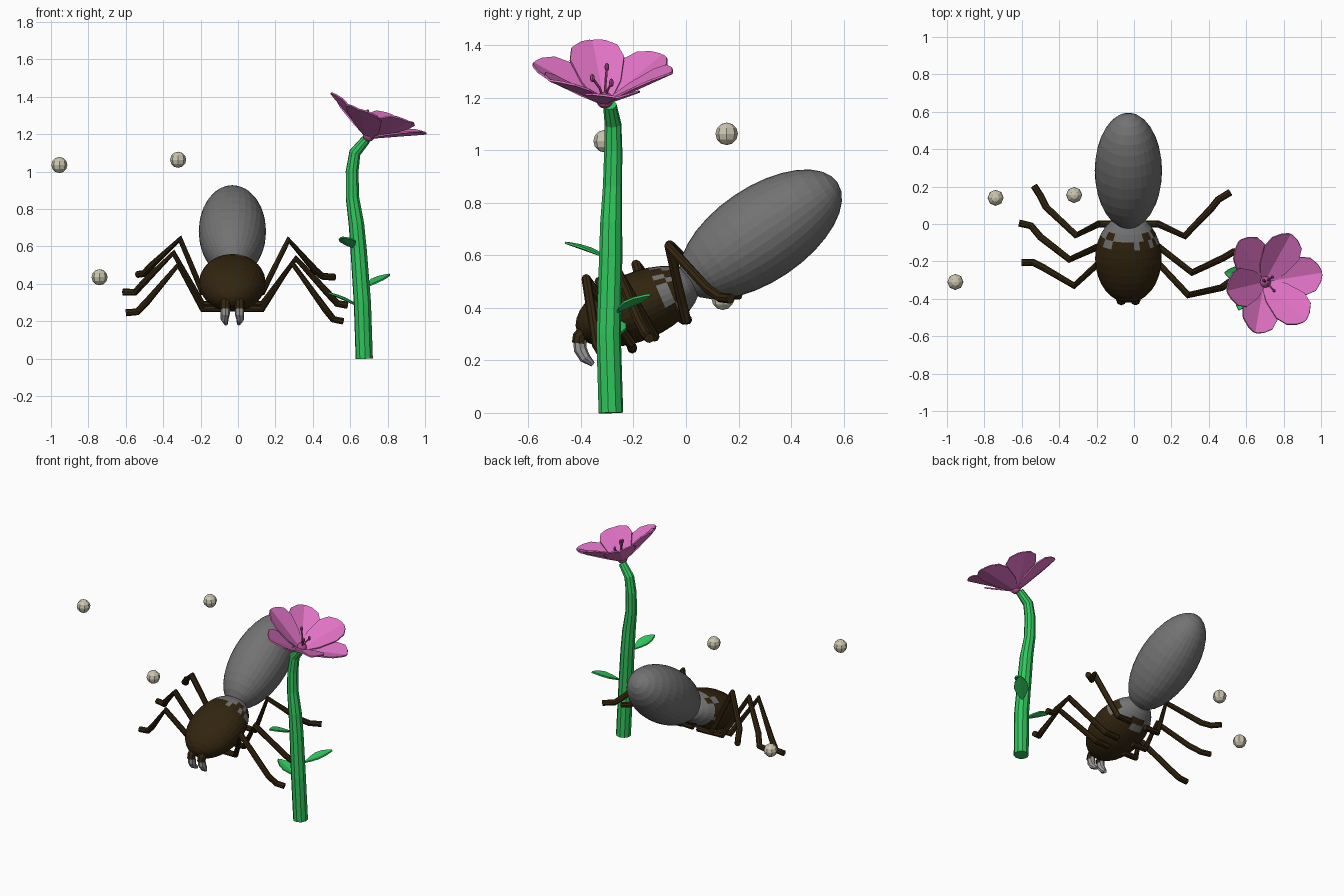
import bpy
import bmesh
from math import radians, cos, sin
from mathutils import Matrix, Vector

default_cube = bpy.data.objects.get("Cube")
if default_cube:
    bpy.data.objects.remove(default_cube, do_unlink=True)


def make_material(name, red, green, blue):
    material = bpy.data.materials.new(name)
    material.use_nodes = True
    colour = (red, green, blue, 1)
    material.diffuse_color = colour
    for node in material.node_tree.nodes:
        if node.type == 'BSDF_PRINCIPLED':
            node.inputs["Base Color"].default_value = colour
    return material


grey = make_material("abdomen grey", .17, .17, .17)
pale_grey = make_material("fang grey", .33, .33, .33)
brown = make_material("dark brown", .032, .018, .005)
red = make_material("eye red", .6, .04, .03)
green = make_material("stem green", .03, .56, .11)
pink = make_material("petal pink", .75, .17, .56)
magenta = make_material("stamen magenta", .45, .08, .3)
cream = make_material("pale cream", .6, .56, .43)


def add_mesh(name, bm, *materials):
    bmesh.ops.recalc_face_normals(bm, faces=bm.faces)
    mesh = bpy.data.meshes.new(name)
    bm.to_mesh(mesh)
    bm.free()
    for material in materials:
        mesh.materials.append(material)
    obj = bpy.data.objects.new(name, mesh)
    bpy.context.collection.objects.link(obj)
    return obj


def ellipsoid(name, centre, size, material, tilt=90, segments=32, rings=16):
    """Sphere whose long axis rises by tilt degrees towards the back."""
    bm = bmesh.new()
    bmesh.ops.create_uvsphere(bm, u_segments=segments, v_segments=rings, radius=1)
    obj = add_mesh(name, bm, material)
    turn = Matrix.Rotation(radians(tilt - 90), 4, 'X')
    obj.matrix_world = Matrix.Translation(centre) @ turn @ Matrix.Diagonal((*size, 1))
    return obj


def tube(name, points, radius, material, taper=None, sides=2):
    """Faceted tube along a path, with an optional radius factor per point."""
    curve = bpy.data.curves.new(name, 'CURVE')
    curve.dimensions = '3D'
    curve.bevel_depth = radius
    curve.bevel_resolution = sides
    curve.use_fill_caps = True
    spline = curve.splines.new('POLY')
    spline.points.add(len(points) - 1)
    for i, place in enumerate(points):
        spline.points[i].co = (*place, 1)
        spline.points[i].radius = taper[i] if taper else 1
    spline.use_smooth = False
    curve.materials.append(material)
    obj = bpy.data.objects.new(name, curve)
    bpy.context.collection.objects.link(obj)
    return obj


def blade(name, outline, length, width, fold, frame, material):
    """Thin leaf or petal lying along local x, folded along its midrib."""
    bm = bmesh.new()
    rows = []
    for along, half in outline:
        rows.append([bm.verts.new((along * length, side * half * width,
                                   abs(side) * half * fold)) for side in (-1, 0, 1)])
    for near, far in zip(rows, rows[1:]):
        for k in range(2):
            bm.faces.new((near[k], far[k], far[k + 1], near[k + 1]))
    obj = add_mesh(name, bm, material)
    obj.matrix_world = frame
    solid = obj.modifiers.new("thickness", 'SOLIDIFY')
    solid.thickness = .008
    solid.offset = 0
    return obj


# Spider body
MID = -.03
ellipsoid("abdomen", (MID, .285, .68), (.18, .18, .353), grey, tilt=34)
thorax = ellipsoid("thorax", (MID, -.185, .405), (.178, .13, .25), brown, tilt=23)
thorax.data.materials.append(grey)
for face in thorax.data.polygons:
    # Ragged grey band at the back
    ragged = .1 * ((face.index * 7) % 3 - 1)
    if face.center.z + ragged > .56:
        face.material_index = 1

# Eyes and fangs, mirrored about the body's middle
for side, label in ((-1, "right"), (1, "left")):
    for row, (out, y, z) in enumerate(((.03, -.392, .378), (.016, -.402, .366),
                                       (.045, -.385, .37))):
        ellipsoid(f"{label}_eye_{row}", (MID + side * out, y, z), (.01,) * 3, red,
                  segments=8, rings=6)
    x = MID + side * .038
    tube(f"{label}_fang_base", [(x, -.37, .33), (x, -.405, .29), (x, -.408, .265)],
         .027, brown)
    tube(f"{label}_fang", [(x, -.405, .275), (x, -.402, .24), (x + side * .004, -.385, .21),
                           (x - side * .004, -.355, .185)],
         .025, pale_grey, (1, 1, .85, .4))

# Legs: knee, ankle, heel and toe of each
right_legs = {
    "rear": [(-.31, -.06, .64), (-.47, .09, .49), (-.5, .15, .455), (-.535, .205, .45)],
    "middle": [(-.345, -.19, .565), (-.5, -.07, .41), (-.55, -.01, .355), (-.615, .005, .355)],
    "front": [(-.32, -.33, .5), (-.49, -.23, .3), (-.54, -.205, .25), (-.6, -.205, .245)],
}
left_legs = {
    "rear": [(.27, -.065, .635), (.41, .08, .475), (.45, .13, .44), (.515, .17, .435)],
    "middle": [(.31, -.26, .535), (.48, -.18, .35), (.53, -.15, .295), (.585, -.14, .285)],
    "front": [(.29, -.38, .51), (.47, -.34, .26), (.51, -.31, .21), (.56, -.295, .2)],
}
hips = {"rear": (0, .355), "middle": (-.12, .29), "front": (-.21, .267)}
for label, side, legs in (("right", -1, right_legs), ("left", 1, left_legs)):
    for place, joints in legs.items():
        hip = [(MID + side * out, *hips[place]) for out in (.06, .16)]
        tube(f"{label}_{place}_leg", hip + joints, .019, brown)

# Flower stem
tube("stem", [(.675, -.286, 0), (.665, -.295, .3), (.645, -.287, .58), (.633, -.285, .72),
              (.612, -.28, .86), (.61, -.277, 1), (.625, -.278, 1.1), (.685, -.29, 1.172)],
     .047, green, (1, 1, .95, .9, .78, .74, .68, .55), sides=3)

# Leaves, each from stem to tip
leaf_outline = ((0, .08), (.2, .6), (.45, 1), (.7, .85), (.9, .4), (1, .05))
for name, base, tip in (("upper_leaf", (.61, -.31, .595), (.56, -.46, .648)),
                        ("left_leaf", (.69, -.26, .385), (.81, -.135, .45)),
                        ("right_leaf", (.635, -.28, .285), (.485, -.26, .35))):
    along = Vector(tip) - Vector(base)
    across = Vector((0, 0, 1)).cross(along).normalized()
    ahead = along.normalized()
    turn = Matrix((ahead, across, ahead.cross(across))).transposed().to_4x4()
    blade(name, leaf_outline, along.length, .045, .008,
          Matrix.Translation(base) @ turn, green)

# Blossom: six petals around an axis leaning to the left
blossom = Matrix.Translation((.695, -.31, 1.178)) @ Matrix.Rotation(radians(20), 4, 'Y')
petal_outline = ((0, .2), (.3, .72), (.65, 1), (.85, .85), (.96, .45), (1, .12))
for k in range(6):
    frame = (blossom @ Matrix.Rotation(radians(10 + 60 * k), 4, 'Z')
             @ Matrix.Rotation(radians(-24 - 6 * (k % 2)), 4, 'Y'))
    blade(f"petal_{k}", petal_outline, .315, .105, .025, frame, pink)

# Blossom centre and stamens
ellipsoid("blossom_centre", blossom @ Vector((0, 0, .015)), (.032,) * 3, magenta,
          segments=12, rings=8)
for k, (angle, reach, height) in enumerate(((-70, .05, .11), (170, .05, .13), (60, .03, .09))):
    way = Vector((cos(radians(angle)), sin(radians(angle)), 0)) * reach
    top = blossom @ (way + Vector((0, 0, height)))
    tube(f"stamen_{k}", [blossom.translation, blossom @ (way * .4 + Vector((0, 0, height * .6))),
                         top], .005, magenta, sides=1)
    ellipsoid(f"anther_{k}", top, (.009, .009, .016), magenta, segments=8, rings=6)

# Floating beads
for k, place in enumerate(((-.955, -.31, 1.035), (-.74, .14, .435), (-.32, .155, 1.063))):
    ellipsoid(f"bead_{k}", place, (.043,) * 3, cream, segments=8, rings=6)
